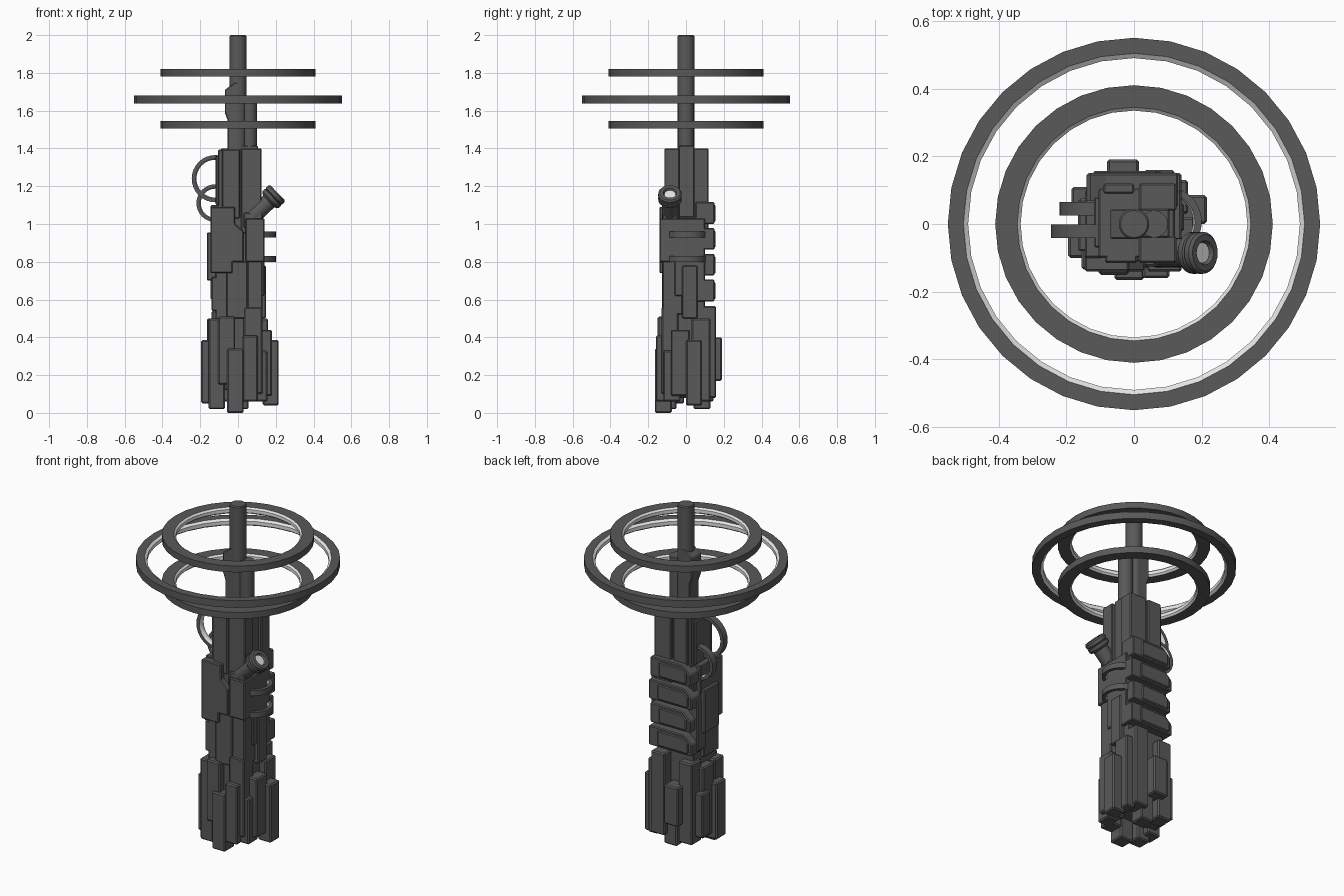
import bpy, bmesh, math
from mathutils import Matrix, Vector

if "Cube" in bpy.data.objects:
    bpy.data.objects.remove(bpy.data.objects["Cube"])


def material(name, v):
    m = bpy.data.materials.new(name)
    m.diffuse_color = (v, v, v, 1)
    m.use_nodes = True
    m.node_tree.nodes["Principled BSDF"].inputs["Base Color"].default_value = m.diffuse_color
    return m


DARK = material("dark_grey", 0.1)
LIGHT = material("light_grey", 0.78)


def finish(name, bm, smooth=False):
    bmesh.ops.recalc_face_normals(bm, faces=bm.faces)
    me = bpy.data.meshes.new(name)
    bm.to_mesh(me)
    bm.free()
    me.materials.append(DARK)
    me.materials.append(LIGHT)
    ob = bpy.data.objects.new(name, me)
    bpy.context.collection.objects.link(ob)
    if smooth:
        bpy.context.view_layer.objects.active = ob
        ob.select_set(True)
        bpy.ops.object.shade_smooth_by_angle(angle=math.radians(35))
        ob.select_set(False)
    return ob


def box(name, x0, x1, y0, y1, z0, z1, bevel=0.005):
    bm = bmesh.new()
    bmesh.ops.create_cube(bm, size=1)
    for v in bm.verts:
        v.co = Vector(((x0 + x1) / 2 + v.co.x * (x1 - x0),
                       (y0 + y1) / 2 + v.co.y * (y1 - y0),
                       (z0 + z1) / 2 + v.co.z * (z1 - z0)))
    bmesh.ops.bevel(bm, geom=bm.edges[:], offset=bevel, segments=1, affect='EDGES')
    return finish(name, bm)


def slab(name, outline, y0, y1):
    """Extrude an x/z outline along y, with small bevels."""
    bm = bmesh.new()
    f = bm.faces.new([bm.verts.new((x, y0, z)) for x, z in outline])
    ext = bmesh.ops.extrude_face_region(bm, geom=[f])["geom"]
    bmesh.ops.translate(bm, vec=(0, y1 - y0, 0),
                        verts=[g for g in ext if isinstance(g, bmesh.types.BMVert)])
    bmesh.ops.recalc_face_normals(bm, faces=bm.faces)
    bmesh.ops.bevel(bm, geom=bm.edges[:], offset=0.005, segments=1, affect='EDGES')
    return finish(name, bm)


def lathe(name, profile, light, mat, n=32, start=0, sweep=math.tau):
    """Revolve an r/z profile; segments listed in light get the light colour."""
    bm = bmesh.new()
    full = sweep > 6.28
    rows = []
    for i in range(n if full else n + 1):
        a = start + sweep * i / n
        rows.append([bm.verts.new(mat @ Vector((r * math.cos(a), r * math.sin(a), z)))
                     for r, z in profile])
    for i in range(n):
        a, b = rows[i], rows[(i + 1) % len(rows)]
        for j in range(len(profile)):
            k = (j + 1) % len(profile)
            f = bm.faces.new((a[j], b[j], b[k], a[k]))
            f.material_index = int(j in light)
    if not full:
        bm.faces.new(rows[0])
        bm.faces.new(rows[-1])
    bmesh.ops.remove_doubles(bm, verts=bm.verts, dist=1e-6)
    return finish(name, bm, True)


def ring(name, ro, ri, half, lip, mat, **kw):
    prof = [(ri + lip, -half), (ro, -half), (ro, half), (ri + lip, half),
            (ri, half * 0.5), (ri, -half * 0.5)]
    return lathe(name, prof, (3, 4, 5), mat, **kw)


def at(x, y, z):
    return Matrix.Translation((x, y, z))


# Antenna mast and halo rings
lathe("mast", [(0, 1.0), (0.045, 1.0), (0.045, 1.995), (0.04, 2.0), (0, 2.0)], (), at(0, 0, 0), n=24)
lathe("side_mast", [(0, 1.2), (0.04, 1.2), (0.04, 1.68), (0, 1.68)], (), at(0.06, 0, 0), n=24)
ring("halo_upper", 0.41, 0.335, 0.019, 0.010, at(0, 0, 1.801))
ring("halo_middle", 0.55, 0.49, 0.021, 0.014, at(0, 0, 1.658))
ring("halo_lower", 0.41, 0.335, 0.019, 0.010, at(0, 0, 1.525))
slab("mast_fin", [(-0.055, 1.35), (0, 1.35), (0, 1.75), (-0.015, 1.75), (-0.07, 1.71),
                  (-0.07, 1.59), (-0.055, 1.55)], -0.045, 0.045)

# Upper tower
for name, *b in [
    ("tower_left", -0.105, 0.02, -0.1, 0.105, 0.95, 1.395),
    ("tower_right", 0.015, 0.125, -0.115, -0.035, 0.95, 1.4),
    ("tower_right_back", 0.015, 0.125, 0.04, 0.12, 0.95, 1.4),
    ("tower_right_core", 0.015, 0.105, -0.04, 0.045, 0.95, 1.415),
    ("tower_front_plate", -0.085, 0.01, -0.115, -0.09, 1.03, 1.395),
    ("tower_back_plate", -0.09, 0.0, 0.09, 0.12, 1.05, 1.4),
    ("tower_side_plate", -0.118, -0.08, -0.07, 0.08, 1.1, 1.36),
]:
    box(name, *b)

# Middle body
for name, *b in [
    ("body_core", -0.12, 0.12, -0.11, 0.1, 0.3, 1.04),
    ("body_left_panel", -0.165, -0.09, -0.08, 0.06, 0.7, 0.955),
    ("body_left_shoulder", -0.145, -0.06, -0.1, 0.07, 0.93, 1.1),
    ("body_left_lower", -0.14, -0.06, -0.11, 0.03, 0.54, 0.72),
    ("body_left_rear", -0.145, -0.09, 0.02, 0.1, 0.6, 0.9),
    ("body_front_lower", -0.06, 0.05, -0.128, -0.08, 0.5, 0.8),
    ("body_front_right", 0.04, 0.14, -0.14, -0.03, 0.8, 1.03),
    ("body_front_right_low", 0.05, 0.13, -0.125, -0.02, 0.52, 0.83),
    ("body_right_panel", 0.1, 0.14, -0.06, 0.1, 0.62, 1.03),
    ("body_right_strip", 0.1, 0.148, -0.02, 0.06, 0.5, 0.78),
]:
    box(name, *b)
slab("body_front_panel", [(-0.145, 0.74), (-0.03, 0.74), (-0.03, 0.8), (0.03, 0.8), (0.03, 0.96),
                          (-0.015, 1.0), (-0.015, 1.09), (-0.145, 1.09)], -0.14, -0.07)

# Back armour slats with one clipped corner
for i in range(4):
    z = 0.59 + i * 0.137
    x = 0.14 - 0.01 * (i % 2)
    slab(f"back_slat_{i + 1}", [(-x, z), (x, z), (x, z + 0.115), (-x + 0.05, z + 0.115),
                                (-x, z + 0.07)], 0.05, 0.15)
    slab(f"back_ridge_{i + 1}", [(-x + 0.02, z + 0.012), (x - 0.06, z + 0.012), (x - 0.06, z + 0.1),
                                 (-x + 0.05, z + 0.1), (-x + 0.02, z + 0.075)], 0.13, 0.157)

# Hanging leg blocks
legs = [
    (-0.058, 0.03, -0.165, -0.075, 0, 0.34),
    (-0.195, -0.11, -0.1, -0.01, 0.05, 0.385),
    (-0.155, -0.07, -0.135, -0.05, 0.02, 0.5),
    (-0.105, -0.015, -0.15, -0.04, 0.15, 0.51),
    (0.025, 0.105, -0.16, -0.07, 0.06, 0.41),
    (0.03, 0.13, -0.13, -0.04, 0.1, 0.56),
    (0.08, 0.155, -0.12, -0.03, 0.06, 0.33),
    (0.1, 0.18, -0.08, 0.02, 0.09, 0.44),
    (0.13, 0.215, 0, 0.085, 0.04, 0.385),
    (0.1, 0.16, 0.03, 0.13, 0.06, 0.5),
    (0.03, 0.12, 0.06, 0.16, 0.08, 0.565),
    (-0.08, 0.015, 0.1, 0.19, 0.17, 0.4),
    (-0.03, 0.055, 0.04, 0.13, 0.02, 0.36),
    (-0.14, -0.05, 0.05, 0.145, 0.06, 0.54),
    (-0.165, -0.09, -0.03, 0.075, 0.08, 0.5),
    (-0.185, -0.11, 0.03, 0.11, 0.1, 0.36),
    (-0.07, 0.07, -0.08, 0.08, 0.12, 0.5),
]
for i, b in enumerate(legs):
    box(f"leg_block_{i + 1}", *b, bevel=0.007)

# Tilted scope with a light lens
axis = Vector((0.72, 0, 0.69))
scope = at(0.21, -0.085, 1.165) @ axis.to_track_quat('Z', 'Y').to_matrix().to_4x4()
lathe("scope", [(0, -0.2), (0.043, -0.2), (0.043, -0.065), (0.055, -0.06), (0.062, -0.052),
                (0.062, -0.035), (0.056, -0.031), (0.062, -0.026), (0.062, -0.008), (0.054, 0),
                (0.036, 0), (0.03, -0.012), (0, -0.012)], (11,), scope, n=24)
box("scope_mount", 0.03, 0.13, -0.125, -0.045, 0.98, 1.06)

# Vertical cable rings on the left
upright = Matrix.Rotation(math.pi / 2, 4, 'X')
ring("left_ring_large", 0.125, 0.1, 0.02, 0.005, at(-0.12, -0.021, 1.24) @ upright)
ring("left_ring_small", 0.1, 0.077, 0.02, 0.005, at(-0.12, 0.045, 1.11) @ upright)

# Half-ring handles on the right
for i, z in enumerate((0.945, 0.815)):
    ring(f"right_handle_{i + 1}", 0.103, 0.078, 0.016, 0.005, at(0.097, 0.007, z),
         n=20, start=-math.pi / 2, sweep=math.pi)
